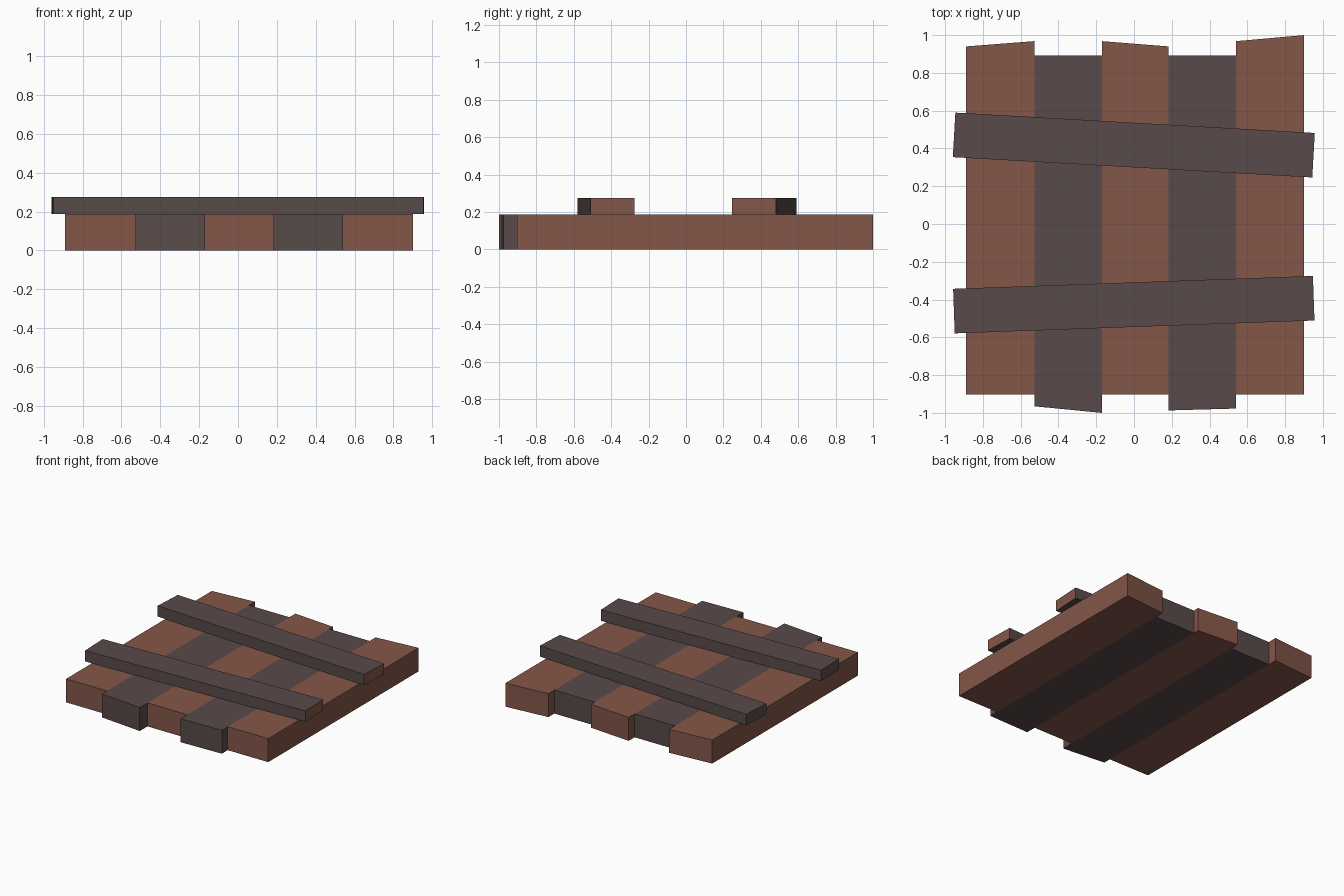
import bpy, bmesh
from math import radians
from mathutils import Matrix, Vector

if "Cube" in bpy.data.objects:
    bpy.data.objects.remove(bpy.data.objects["Cube"])


def material(name, rgb):
    m = bpy.data.materials.new(name)
    m.diffuse_color = (*rgb, 1)
    m.use_nodes = True
    m.node_tree.nodes["Principled BSDF"].inputs["Base Color"].default_value = m.diffuse_color
    return m


brown = material("red brown wood", (0.231, 0.093, 0.065))
dark = material("dark grey wood", (0.098, 0.070, 0.067))


def prism(name, outline, z0, z1, mats):
    """Extrude a counter-clockwise outline from z0 up to z1."""
    bm = bmesh.new()
    base = bm.faces.new([bm.verts.new((x, y, z0)) for x, y in outline])
    top = bmesh.ops.extrude_face_region(bm, geom=[base], use_keep_orig=True)
    moved = [g for g in top["geom"] if isinstance(g, bmesh.types.BMVert)]
    bmesh.ops.translate(bm, verts=moved, vec=(0, 0, z1 - z0))
    bmesh.ops.recalc_face_normals(bm, faces=bm.faces)
    # a second material, when given, covers the end that faces +x
    if len(mats) > 1:
        for f in bm.faces:
            if f.normal.x > 0.9:
                f.material_index = 1
    mesh = bpy.data.meshes.new(name)
    bm.to_mesh(mesh)
    bm.free()
    for m in mats:
        mesh.materials.append(m)
    obj = bpy.data.objects.new(name, mesh)
    bpy.context.collection.objects.link(obj)
    return obj


PLANK_TOP = 0.188

# Upright planks: front-left, front-right, back-right, back-left y, colour
edges = [-0.89, -0.528, -0.17, 0.183, 0.541, 0.90]
planks = [
    (-0.903, -0.903, 0.968, 0.94, brown),
    (-0.965, -1.0, 0.893, 0.893, dark),
    (-0.903, -0.903, 0.94, 0.968, brown),
    (-0.987, -0.977, 0.893, 0.893, dark),
    (-0.903, -0.903, 1.0, 0.968, brown),
]
for i, (fl, fr, br, bl, mat) in enumerate(planks):
    x0, x1 = edges[i], edges[i + 1]
    prism(f"plank_{i + 1}", [(x0, fl), (x1, fr), (x1, br), (x0, bl)],
          0, PLANK_TOP, [mat])

# Slightly crooked cross battens lying on the planks
for name, cy, angle in (("back_batten", 0.418, -3.24), ("front_batten", -0.427, 2.05)):
    rot = Matrix.Rotation(radians(angle), 2)
    corners = [(-0.953, -0.118), (0.953, -0.118), (0.953, 0.118), (-0.953, 0.118)]
    outline = [tuple(rot @ Vector(c) + Vector((-0.001, cy))) for c in corners]
    prism(name, outline, PLANK_TOP, 0.275, [dark, brown])
